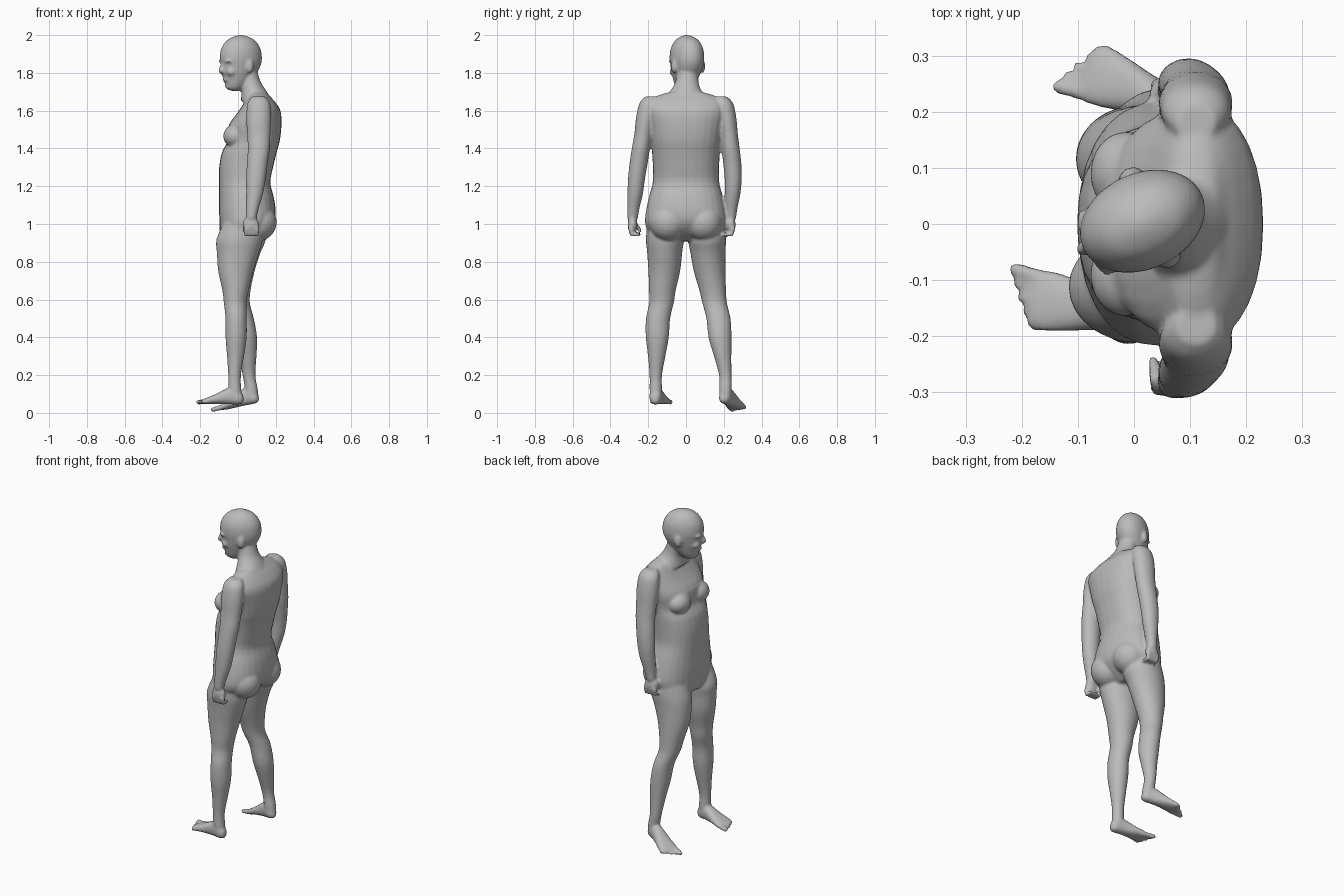
import bpy, bmesh, math
from mathutils import Vector, Matrix

cube = bpy.data.objects.get("Cube")
if cube:
    bpy.data.objects.remove(cube, do_unlink=True)

skin = bpy.data.materials.new("plain grey")
skin.use_nodes = True
grey = (0.5, 0.5, 0.5, 1)
skin.diffuse_color = grey
skin.node_tree.nodes["Principled BSDF"].inputs["Base Color"].default_value = grey

bm = bmesh.new()


def smooth_rows(rows, steps):
    """Catmull-Rom interpolation between the given sections."""
    rows = [Vector(r) for r in rows]
    last = len(rows) - 1
    result = []
    for i in range(last):
        before, start, end, after = (rows[max(i - 1, 0)], rows[i],
                                     rows[i + 1], rows[min(i + 2, last)])
        for k in range(steps):
            t = k / steps
            tangent_a, tangent_b = (end - before) / 2, (after - start) / 2
            result.append(start * (2*t**3 - 3*t**2 + 1) + tangent_a * (t**3 - 2*t**2 + t)
                          + end * (3*t**2 - 2*t**3) + tangent_b * (t**3 - t**2))
    return result + [rows[last]]


def loft(rows, matrix=Matrix(), steps=3, power=2.0, sides=28):
    """Closed skin over sections (x, y, z, half width x, half width y)."""
    rings = []
    for x, y, z, a, b in smooth_rows(rows, steps):
        ring = []
        for i in range(sides):
            angle = math.tau * i / sides
            c, s = math.cos(angle), math.sin(angle)
            px = x + a * math.copysign(abs(c) ** (2 / power), c)
            py = y + b * math.copysign(abs(s) ** (2 / power), s)
            ring.append(bm.verts.new(matrix @ Vector((px, py, z))))
        rings.append(ring)
    for lower, upper in zip(rings, rings[1:]):
        for i in range(sides):
            j = (i + 1) % sides
            bm.faces.new((lower[i], lower[j], upper[j], upper[i]))
    bm.faces.new(rings[0][::-1])
    bm.faces.new(rings[-1])


def ball(center, size, matrix=Matrix()):
    place = matrix @ Matrix.Translation(center) @ Matrix.Diagonal((*size, 1))
    bmesh.ops.create_uvsphere(bm, u_segments=24, v_segments=14, radius=1, matrix=place)


def capsule(start, end, r, r_end):
    start, end = Vector(start), Vector(end)
    way = end - start
    matrix = Matrix.Translation(start) @ way.to_track_quat('Z', 'Y').to_matrix().to_4x4()
    profile = [(-r, r * .2), (-r * .6, r * .8), (0, r), (way.length, r_end),
               (way.length + r_end * .6, r_end * .8), (way.length + r_end, r_end * .2)]
    loft([(0, 0, z, w, w) for z, w in profile], matrix, steps=1, sides=14)


# Torso and neck
loft([(.115, 0, 1.70, .035, .08), (.11, 0, 1.68, .055, .15), (.115, 0, 1.65, .078, .195),
      (.115, 0, 1.6, .11, .212), (.09, 0, 1.52, .14, .2), (.083, 0, 1.44, .138, .185),
      (.06, 0, 1.38, .145, .18), (.043, 0, 1.3, .143, .175), (.035, 0, 1.22, .136, .176),
      (.045, 0, 1.14, .145, .197), (.05, 0, 1.06, .15, .213), (.045, 0, 1, .142, .216),
      (.025, 0, .95, .12, .19), (.01, 0, .91, .08, .1)], power=2.3)
loft([(.05, .01, 1.81, .052, .055), (.066, .005, 1.75, .055, .062),
      (.083, 0, 1.71, .064, .08), (.1, 0, 1.65, .085, .12)])
for side in (-1, 1):
    ball((-.015, side * .09, 1.465), (.063, .075, .062))
    ball((.105, side * .095, 1.01), (.1, .098, .1))

# Head, turned a little to the figure's left
head = Matrix.Translation((.015, .005, 0)) @ Matrix.Rotation(math.radians(25), 4, 'Z')
loft([(0, 0, 2, .012, .01), (0, 0, 1.99, .045, .035), (0, 0, 1.97, .08, .06),
      (0, 0, 1.93, .108, .08), (0, 0, 1.88, .117, .086), (0, 0, 1.84, .11, .082),
      (-.01, 0, 1.8, .098, .073), (-.018, 0, 1.77, .078, .064), (-.028, 0, 1.74, .06, .053),
      (-.035, 0, 1.715, .042, .038), (-.035, 0, 1.705, .02, .02)], head)
capsule(head @ Vector((-.105, 0, 1.85)), head @ Vector((-.118, 0, 1.81)), .009, .013)
ball((-.088, 0, 1.765), (.016, .026, .011), head)
ball((-.072, 0, 1.728), (.018, .022, .016), head)
for side in (-1, 1):
    ball((-.092, side * .035, 1.862), (.018, .03, .009), head)
    ball((.015, side * .084, 1.835), (.021, .013, .036), head)
    ball((-.075, side * .04, 1.805), (.025, .024, .022), head)

# Legs share their sections; each has its own stance
leg_sections = [(1.02, .1, .09), (.92, .122, .1), (.85, .112, .093), (.75, .093, .084),
                (.65, .07, .071), (.58, .06, .065), (.5, .056, .064), (.4, .056, .061),
                (.3, .045, .046), (.2, .034, .033), (.13, .034, .033), (.08, .036, .032)]
left_stance = [(.03, -.115), (.008, -.112), (0, -.113), (-.012, -.115),
               (-.013, -.125), (-.015, -.13), (-.01, -.148), (-.01, -.152),
               (-.013, -.155), (-.018, -.16), (-.017, -.16), (-.012, -.16)]
right_stance = [(.035, .115), (.025, .112), (.008, .116), (-.005, .125),
                (-.003, .141), (.003, .152), (.028, .172), (.045, .18),
                (.053, .194), (.058, .208), (.07, .209), (.073, .207)]
for stance in (left_stance, right_stance):
    loft([(x, y, z, a, b) for (x, y), (z, a, b) in zip(stance, leg_sections)])


def foot(side, heel, forward):
    """Foot and toes, in a frame of outward, up and forward."""
    forward = Vector(forward).normalized()
    out = forward.cross(Vector((0, 0, 1))).normalized() * side
    up = (out.cross(forward) * side).normalized()
    frame = Matrix.Translation(heel) @ Matrix((out, up, forward)).transposed().to_4x4()
    loft([(0, .03, 0, .014, .02), (0, .035, .02, .03, .035), (0, .046, .06, .034, .046),
          (0, .04, .1, .039, .039), (0, .027, .15, .049, .026), (0, .019, .19, .055, .018),
          (0, .015, .215, .05, .012)], frame, power=2.3)
    for i in range(5):
        spread = -.042 + .0215 * i
        tip = .25 - .004 * i - .0022 * i * i
        r = .015 if i == 0 else .011
        capsule(frame @ Vector((spread * .85, .016, .18)),
                frame @ Vector((spread * 1.1, .012, tip)), r, r * .85)


foot(-1, (.028, -.167, .045), (-.98, .16, .0))
foot(1, (.112, .192, .055), (-.91, .38, -.2))

# Arms: the right forearm falls closer to the body
arm_sections = [(.11, 1.675, .035, .035), (.11, 1.64, .06, .049), (.11, 1.56, .066, .052),
                (.11, 1.48, .062, .048), (.11, 1.4, .058, .048), (.102, 1.32, .055, .048),
                (.095, 1.24, .052, .045), (.088, 1.16, .045, .041), (.076, 1.08, .034, .032),
                (.07, 1.03, .028, .028)]
left_reach = [.18, .198, .213, .225, .239, .251, .262, .269, .279, .283]
right_reach = [.18, .2, .215, .226, .236, .245, .25, .247, .24, .237]
for side, reach in ((-1, left_reach), (1, right_reach)):
    loft([(x, side * y, z, a, b) for y, (x, z, a, b) in zip(reach, arm_sections)])
    # Loosely curled hand
    y = reach[-1]
    ball((.07, side * y, .995), (.042, .026, .046))
    for i in range(4):
        x = .041 + .02 * i
        knuckle = (x, side * (y + .013), .978)
        joint = (x, side * (y + .004), .945)
        capsule(knuckle, joint, .012, .011)
        capsule(joint, (x, side * (y - .035), .944), .011, .009)
    capsule((.04, side * (y - .005), 1.015), (.034, side * (y - .04), .965), .013, .01)

# Fuse the parts into one smooth skin
bmesh.ops.recalc_face_normals(bm, faces=bm.faces)
mesh = bpy.data.meshes.new("human_body")
bm.to_mesh(mesh)
bm.free()
mesh.materials.append(skin)
body = bpy.data.objects.new("human_body", mesh)
bpy.context.collection.objects.link(body)
fuse = body.modifiers.new("fuse", 'REMESH')
fuse.mode = 'VOXEL'
fuse.voxel_size = .0075
fuse.use_smooth_shade = True
soften = body.modifiers.new("soften", 'SMOOTH')
soften.factor = .5
soften.iterations = 4
